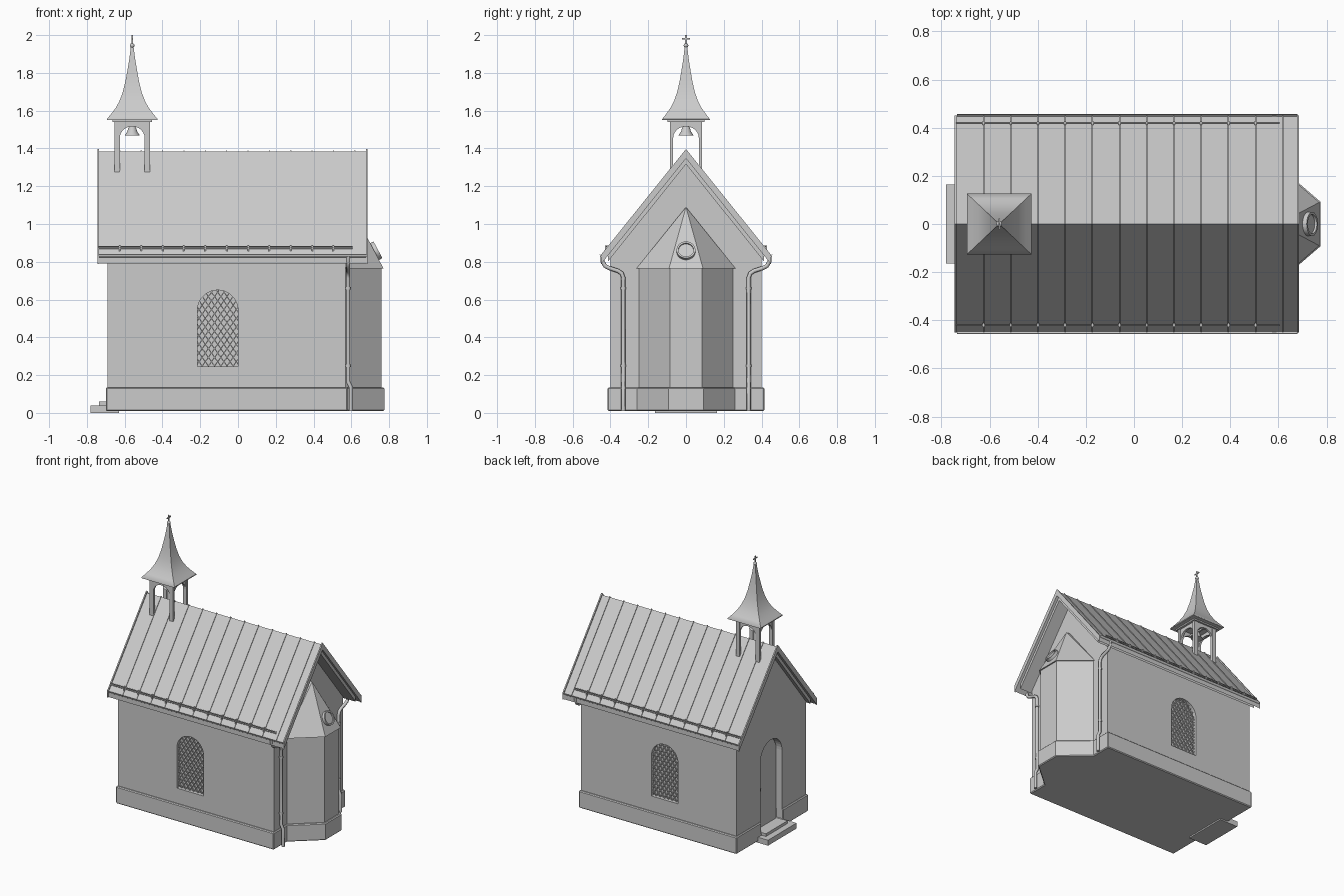
import bpy, bmesh, math
from mathutils import Matrix, Vector

if "Cube" in bpy.data.objects:
    bpy.data.objects.remove(bpy.data.objects["Cube"])


def finish(name, bm, smooth=False):
    bmesh.ops.recalc_face_normals(bm, faces=bm.faces)
    me = bpy.data.meshes.new(name)
    bm.to_mesh(me)
    bm.free()
    ob = bpy.data.objects.new(name, me)
    bpy.context.collection.objects.link(ob)
    if smooth:
        activate(ob)
        bpy.ops.object.shade_smooth_by_angle(angle=math.radians(40))
    return ob


def activate(ob):
    bpy.ops.object.select_all(action='DESELECT')
    ob.select_set(True)
    bpy.context.view_layer.objects.active = ob


def prism(name, pts, axis, a, b):
    """Extrude a 2D outline along an axis from a to b."""
    bm = bmesh.new()
    put = {'x': lambda p, t: (t, p[0], p[1]), 'y': lambda p, t: (p[0], t, p[1]),
           'z': lambda p, t: (p[0], p[1], t)}[axis]
    lo = [bm.verts.new(put(p, a)) for p in pts]
    hi = [bm.verts.new(put(p, b)) for p in pts]
    bm.faces.new(lo)
    bm.faces.new(hi)
    for i in range(len(pts)):
        j = (i + 1) % len(pts)
        bm.faces.new((lo[i], lo[j], hi[j], hi[i]))
    return finish(name, bm)


def box(name, x0, x1, y0, y1, z0, z1):
    return prism(name, [(x0, y0), (x1, y0), (x1, y1), (x0, y1)], 'z', z0, z1)


def lathe(name, prof, n, matrix, phase=0.0):
    """Revolve (radius, z) points about z, cap the ends, then place."""
    bm = bmesh.new()
    rings = [[bm.verts.new((r * math.cos(phase + math.tau * k / n), r * math.sin(phase + math.tau * k / n), z))
              for k in range(n)] for r, z in prof]
    for a, b in zip(rings, rings[1:]):
        for k in range(n):
            bm.faces.new((a[k], a[(k + 1) % n], b[(k + 1) % n], b[k]))
    bm.faces.new(rings[0])
    bm.faces.new(rings[-1])
    bmesh.ops.transform(bm, matrix=matrix, verts=bm.verts)
    return finish(name, bm, True)


def tube(name, pts, r):
    cu = bpy.data.curves.new(name, 'CURVE')
    cu.dimensions = '3D'
    cu.bevel_depth, cu.bevel_resolution, cu.use_fill_caps = r, 2, True
    sp = cu.splines.new('POLY')
    sp.points.add(len(pts) - 1)
    for p, co in zip(sp.points, pts):
        p.co = (*co, 1)
    ob = bpy.data.objects.new(name, cu)
    bpy.context.collection.objects.link(ob)
    activate(ob)
    bpy.ops.object.convert(target='MESH')
    bpy.ops.object.shade_smooth_by_angle(angle=math.radians(50))
    return ob


def arch(c, half, z0, top, n=18):
    spring = top - half
    return [(c - half, z0), (c + half, z0)] + [
        (c + half * math.cos(math.pi * i / n), spring + half * math.sin(math.pi * i / n)) for i in range(n + 1)]


def cut(ob, cutter):
    activate(ob)
    m = ob.modifiers.new('cut', 'BOOLEAN')
    m.operation, m.solver, m.object = 'DIFFERENCE', 'EXACT', cutter
    bpy.ops.object.modifier_apply(modifier=m.name)


SLOPE = 1.244


def chevron(name, top, thick, half, x0, x1):
    e = SLOPE * half
    return prism(name, [(0, top), (half, top - e), (half, top - e - thick), (0, top - thick),
                        (-half, top - e - thick), (-half, top - e)], 'x', x0, x1)


# Nave, chancel and plinth
nave = prism('nave_walls', [(-.40, .1), (.40, .1), (.40, .823), (0, 1.32), (-.40, .823)], 'x', -.69, .57)
apse = [(.5, -.25), (.57, -.25), (.76, -.085), (.76, .085), (.57, .25), (.5, .25)]
prism('apse_walls', apse, 'z', .1, .77)
foot = [(-.70, -.415), (.58, -.415), (.58, -.26), (.775, -.092),
        (.775, .092), (.58, .26), (.58, .415), (-.70, .415)]
plinth = prism('plinth', foot, 'z', .01, .135)
plinth_bevel = plinth.modifiers.new('edge', 'BEVEL')
plinth_bevel.width, plinth_bevel.limit_method, plinth_bevel.angle_limit = .006, 'ANGLE', math.radians(80)

# Door and window recesses
door_cut = prism('door_cutter', arch(0, .125, .058, .69), 'x', -.8, -.64)
cutters = [door_cut]
cut(nave, door_cut)
cut(plinth, door_cut)
WC, WH, WB, WT = -.1075, .1075, .245, .65
for s in (-1, 1):
    c = prism('window_cutter', arch(WC, WH, WB, WT), 'y', s * .37, s * .5)
    cut(nave, c)
    cutters.append(c)
for c in cutters:
    bpy.data.objects.remove(c)
prism('door_leaf', arch(0, .118, .06, .683), 'x', -.648, -.636)
box('door_handle', -.66, -.645, .075, .09, .33, .35)


# Leaded lattice, diagonal bars clipped to the arch
def inside(x, z):
    spring = WT - WH
    return abs(x) <= WH and z >= WB and (z <= spring or x * x + (z - spring) ** 2 <= WH * WH)


for s in (-1, 1):
    for d in (-1, 1):
        for k in range(-3, 16):
            z0 = WB - .02 + k * .046
            run = [(x, z0 + d * 1.4 * x) for x in (-WH + 2 * WH * i / 120 for i in range(121))]
            run = [p for p in run if inside(*p)]
            if len(run) < 4:
                continue
            (xa, za), (xb, zb) = run[0], run[-1]
            w = .0045
            prism('window_lattice', [(WC + xa, za - w), (WC + xb, zb - w), (WC + xb, zb + w), (WC + xa, za + w)],
                  'y', s * .376, s * .384)

# Doorstep
box('lower_step', -.78, -.63, -.165, .165, 0, .04)
box('upper_step', -.735, -.63, -.125, .125, .03, .06)

# Main roof: boarding, sheet, verge trims, standing seams
chevron('roof_boarding', 1.352, .036, .412, -.72, .665)
chevron('roof_sheet', 1.383, .034, .448, -.74, .682)
for x in (-.745, .677):
    chevron('verge_trim', 1.397, .05, .450, x, x + .009)
seams = [-.625 + .113 * i for i in range(12)]
for x in seams:
    chevron('roof_seam', 1.390, .012, .448, x - .003, x + .003)

# Snow guards, gutters and downpipes on both sides
for s in (-1, 1):
    for dz in (0, .01):
        tube('snow_rail', [(-.74, s * .42, .871 + dz), (.605, s * .42, .871 + dz)], .0035)
    for x in seams[:-1]:
        box('snow_bracket', x - .004, x + .004, s * .42 - .008, s * .42 + .008, .855, .887)
    gut = [(s * (.441 + r * math.cos(a)), .838 + r * math.sin(a)) for r, rng in ((.016, range(9)), (.013, range(8, -1, -1)))
           for a in (math.pi + math.pi * i / 8 for i in rng)]
    prism('gutter', gut, 'x', -.735, .68)
    tube('downpipe', [(.583, s * .443, .828), (.583, s * .441, .80), (.583, s * .428, .778), (.583, s * .405, .766),
                      (.583, s * .36, .752), (.583, s * .34, .738), (.583, s * .332, .715),
                      (.583, s * .332, .165), (.598, s * .332, .135), (.598, s * .332, .01)], .011)
    for z in (.25, .66):
        lathe('pipe_clip', [(.014, -.006), (.014, .006)], 12, Matrix.Translation((.583, s * .332, z)))

# Apse roof
bm = bmesh.new()
base = [bm.verts.new(p) for p in ((.56, -.262, .765), (.57, -.262, .765), (.77, -.09, .765),
                                  (.77, .09, .765), (.57, .262, .765), (.56, .262, .765))]
tip, back = bm.verts.new((.60, 0, 1.09)), bm.verts.new((.56, 0, 1.09))
bm.faces.new(base)
for i in range(1, 4):
    bm.faces.new((base[i], base[i + 1], tip))
bm.faces.new((base[0], base[1], tip, back))
bm.faces.new((base[4], base[5], back, tip))
bm.faces.new((base[5], base[0], back))
finish('apse_roof', bm)
tilt = Vector((.883, 0, .469)).to_track_quat('Z', 'Y').to_matrix().to_4x4()
lathe('round_window', [(.05, -.02), (.05, .018), (.04, .018), (.04, .008)], 28,
      Matrix.Translation((.725, 0, .855)) @ tilt)

# Bell turret: posts, arched braces, plate
BX = -.56
for sx in (-1, 1):
    for sy in (-1, 1):
        x, y = BX + sx * .08, sy * .077
        box('turret_post', x - .015, x + .015, y - .009, y + .009, 1.27, 1.545)


def brace(c, half):
    return [(c + half, 1.545), (c - half, 1.545)] + [
        (c - half * .97 * math.cos(math.pi * i / 12), 1.455 + .062 * math.sin(math.pi * i / 12)) for i in range(13)]


for s in (-1, 1):
    prism('turret_brace', brace(BX, .068), 'y', s * .070, s * .084)
    prism('turret_brace', brace(0, .070), 'x', BX + s * .072, BX + s * .088)
box('turret_plate', BX - .105, BX + .105, -.097, .097, 1.54, 1.553)

# Bell with yoke
lathe('bell', [(.04, 1.468), (.036, 1.475), (.026, 1.49), (.021, 1.508), (.014, 1.518), (.005, 1.521)], 20,
      Matrix.Translation((BX, 0, 0)))
box('bell_yoke', BX - .006, BX + .006, -.075, .075, 1.515, 1.528)

# Flared four-sided spire, ball and cross
spire = [(.134, 1.55), (.134, 1.556), (.112, 1.582), (.088, 1.614), (.068, 1.65), (.051, 1.695),
         (.037, 1.75), (.026, 1.81), (.016, 1.87), (.007, 1.94)]
lathe('spire', [(r * math.sqrt(2), z) for r, z in spire], 4,
      Matrix.Translation((BX, 0, 0)) @ Matrix.Diagonal((1, .94, 1, 1)), math.pi / 4)
lathe('finial_ball', [(.012 * math.sin(math.pi * i / 8) + .0005, 1.945 - .012 * math.cos(math.pi * i / 8))
                      for i in range(9)], 14, Matrix.Translation((BX, 0, 0)))
box('cross_upright', BX - .003, BX + .003, -.004, .004, 1.94, 2.0)
box('cross_arm', BX - .003, BX + .003, -.022, .022, 1.978, 1.986)
